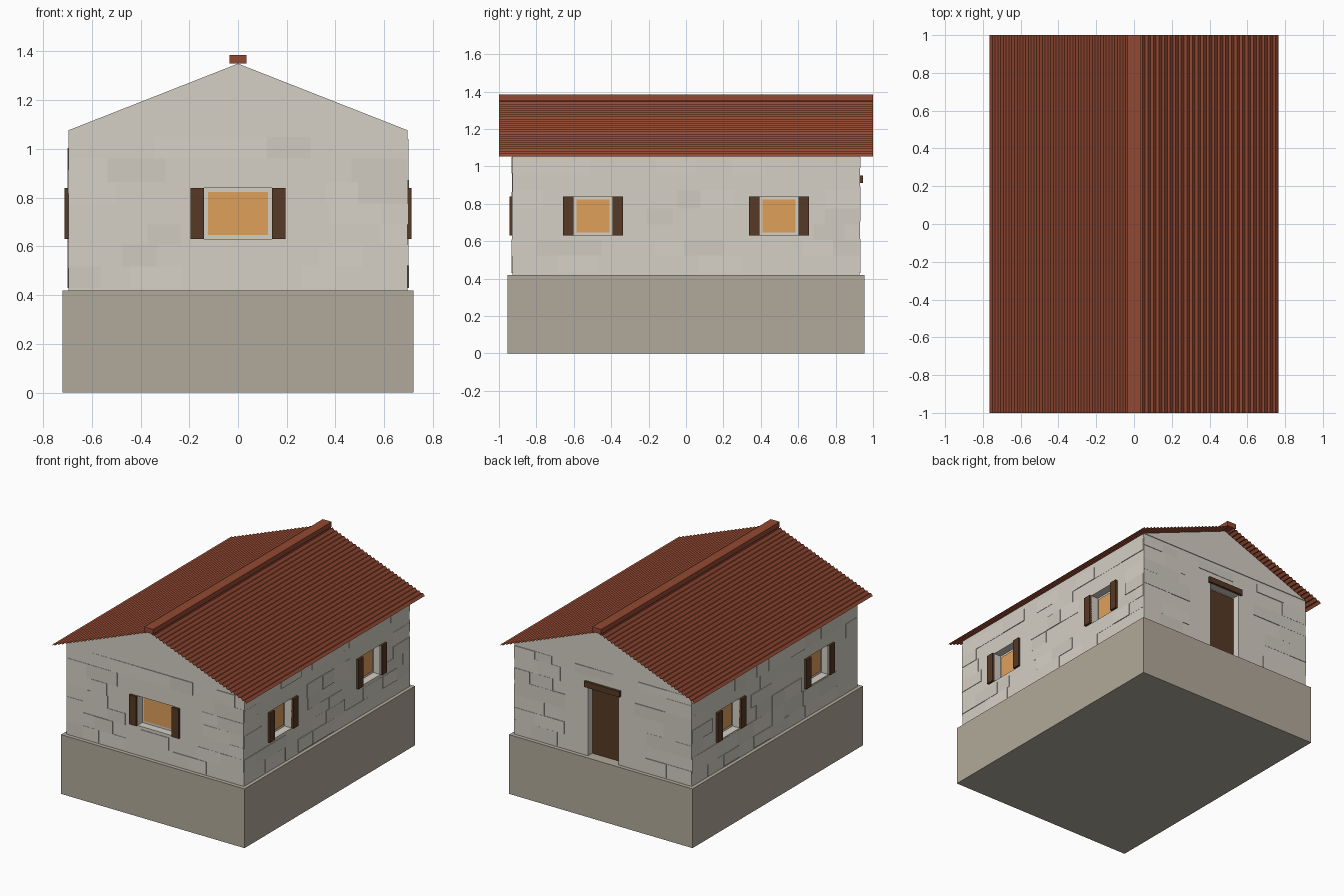
import bpy, bmesh, math, random
from mathutils import Vector, Matrix

if "Cube" in bpy.data.objects:
    bpy.data.objects.remove(bpy.data.objects["Cube"])

random.seed(4)
WX, WY = 0.695, 0.927          # wall half sizes
Z0, EAVE, RIDGE = 0.42, 1.08, 1.35
SLOPE = (RIDGE - EAVE) / WX


def material(name, rgb):
    m = bpy.data.materials.new(name)
    m.diffuse_color = [c ** 2.2 for c in rgb] + [1]
    m.use_nodes = True
    m.node_tree.nodes["Principled BSDF"].inputs["Base Color"].default_value = m.diffuse_color
    return m


PLASTER = material("plaster", (0.83, 0.81, 0.77))
STONES = [material("wall_stone_%d" % i, (0.83 + d, 0.81 + d, 0.77 + d))
          for i, d in enumerate((-0.02, 0.0, 0.012))]
FOUND = material("foundation_stone", (0.69, 0.66, 0.60))
ROOF = material("roof_tile", (0.57, 0.29, 0.21))
WOOD = material("dark_wood", (0.34, 0.235, 0.16))
GLASS = material("warm_glass", (0.87, 0.62, 0.36))


def finish(name, bm, mat=None):
    me = bpy.data.meshes.new(name)
    bm.to_mesh(me)
    bm.free()
    ob = bpy.data.objects.new(name, me)
    bpy.context.collection.objects.link(ob)
    if mat:
        me.materials.append(mat)
    return ob


def add_box(bm, lo, hi):
    lo, hi = Vector(lo), Vector(hi)
    mat = Matrix.Translation((lo + hi) / 2) @ Matrix.Diagonal((*(hi - lo), 1))
    bmesh.ops.create_cube(bm, size=1, matrix=mat)


def box(name, lo, hi, mat):
    bm = bmesh.new()
    add_box(bm, lo, hi)
    return finish(name, bm, mat)


def extrude_profile(name, pts, y0, y1, mat, closed=True):
    bm = bmesh.new()
    vs = [bm.verts.new((x, y0, z)) for x, z in pts]
    if closed:
        geom = [bm.faces.new(vs)]
    else:
        geom = [bm.edges.new(p) for p in zip(vs, vs[1:])]
    if closed:
        ret = bmesh.ops.extrude_face_region(bm, geom=geom)
    else:
        ret = bmesh.ops.extrude_edge_only(bm, edges=geom)
    new = [g for g in ret["geom"] if isinstance(g, bmesh.types.BMVert)]
    bmesh.ops.translate(bm, verts=new, vec=(0, y1 - y0, 0))
    bmesh.ops.recalc_face_normals(bm, faces=bm.faces)
    if not closed and sum(f.normal.z for f in bm.faces) < 0:
        bmesh.ops.reverse_faces(bm, faces=bm.faces)
    return finish(name, bm, mat)


def on_wall(side, u0, u1, z0, z1, d0, d1):
    """Box corners on a wall: u runs along it, d is the distance outwards."""
    if side in ("front", "back"):
        s = -1 if side == "front" else 1
        ys = sorted((s * (WY + d0), s * (WY + d1)))
        return (u0, ys[0], z0), (u1, ys[1], z1)
    s = -1 if side == "left" else 1
    xs = sorted((s * (WX + d0), s * (WX + d1)))
    return (xs[0], u0, z0), (xs[1], u1, z1)


# Foundation and wall body
box("foundation", (-0.72, -0.955, 0), (0.72, 0.955, Z0), FOUND)
walls = box("walls", (-WX, -WY, Z0), (WX, WY, EAVE - 0.003), PLASTER)

# Gable ends, slightly proud of the wall below
extrude_profile("gable", [(-WX, EAVE - 0.003), (WX, EAVE - 0.003), (0, RIDGE)],
                -WY - 0.005, WY + 0.005, PLASTER)

# Openings: side, centre, half width, bottom, top
windows = [("front", 0, 0.14, 0.63, 0.84)]
for s in ("left", "right"):
    windows += [(s, c, 0.105, 0.63, 0.84) for c in (-0.497, 0.497)]
door = ("back", 0, 0.12, Z0, 0.91)

# Recesses cut into the walls
DEPTH = 0.055
bm = bmesh.new()
for s, c, w, b, t in windows + [door]:
    low = b - 0.05 if s == "back" else b
    add_box(bm, *on_wall(s, c - w, c + w, low, t, -DEPTH, 0.05))
cutter = finish("opening_cutter", bm)
cutter.hide_render = True
cutter.hide_viewport = False
cutter.display_type = 'WIRE'
mod = walls.modifiers.new("openings", 'BOOLEAN')
mod.operation = 'DIFFERENCE'
mod.solver = 'EXACT'
mod.object = cutter

# Window panes and shutters
for i, (s, c, w, b, t) in enumerate(windows):
    g = 0.017
    box("window_pane_%d" % i, *on_wall(s, c - w + g, c + w - g, b + g, t - g,
                                       -DEPTH - 0.01, -DEPTH + 0.006), GLASS)
    for d in (-1, 1):
        u = sorted((c + d * w, c + d * (w + 0.055)))
        box("shutter_%d" % i, *on_wall(s, u[0], u[1], b, t, -0.005, 0.016), WOOD)

# Door leaf and lintel
box("door", *on_wall("back", -0.118, 0.118, Z0, 0.90, -DEPTH - 0.01, -DEPTH + 0.008), WOOD)
box("door_lintel", *on_wall("back", -0.14, 0.14, 0.91, 0.95, -0.01, 0.018), WOOD)

# Thin irregular facing stones on every wall
for side in ("front", "back", "left", "right"):
    half = WX if side in ("front", "back") else WY
    bms = [bmesh.new() for _ in STONES]
    z = Z0 + 0.01
    while z < 1.0:
        h = random.uniform(0.08, 0.11)
        u = -half
        while u < half - 0.01:
            v = min(half, u + random.uniform(0.12, 0.24))
            if half - v < 0.06:
                v = half
            clear = all(v < c - w - 0.055 or u > c + w + 0.055 or z + h < b - 0.005 or z > t + 0.04
                        for s, c, w, b, t in windows + [door] if s == side)
            if clear and random.random() < 0.7:
                add_box(random.choice(bms), *on_wall(side, u, v, z, min(z + h, 1.05),
                                                     -0.01, random.uniform(0.001, 0.006)))
            u = v
        z += h
    for b_, m in zip(bms, STONES):
        finish(side + "_wall_stones", b_, m)

# Corrugated roof sheet, one open profile over both slopes
N, SUB, HALF = 26, 4, 0.765
pts = []
for i in range(-N * SUB, N * SUB + 1):
    x = HALF * i / (N * SUB)
    wave = 0.006 * (1 - math.cos(2 * math.pi * abs(i) / SUB))
    pts.append((x, RIDGE + 0.001 - SLOPE * abs(x) + wave))
extrude_profile("roof", pts, -1, 1, ROOF, closed=False)

# Ridge cap
box("ridge_cap", (-0.035, -1, RIDGE), (0.035, 1, 1.385), ROOF)
